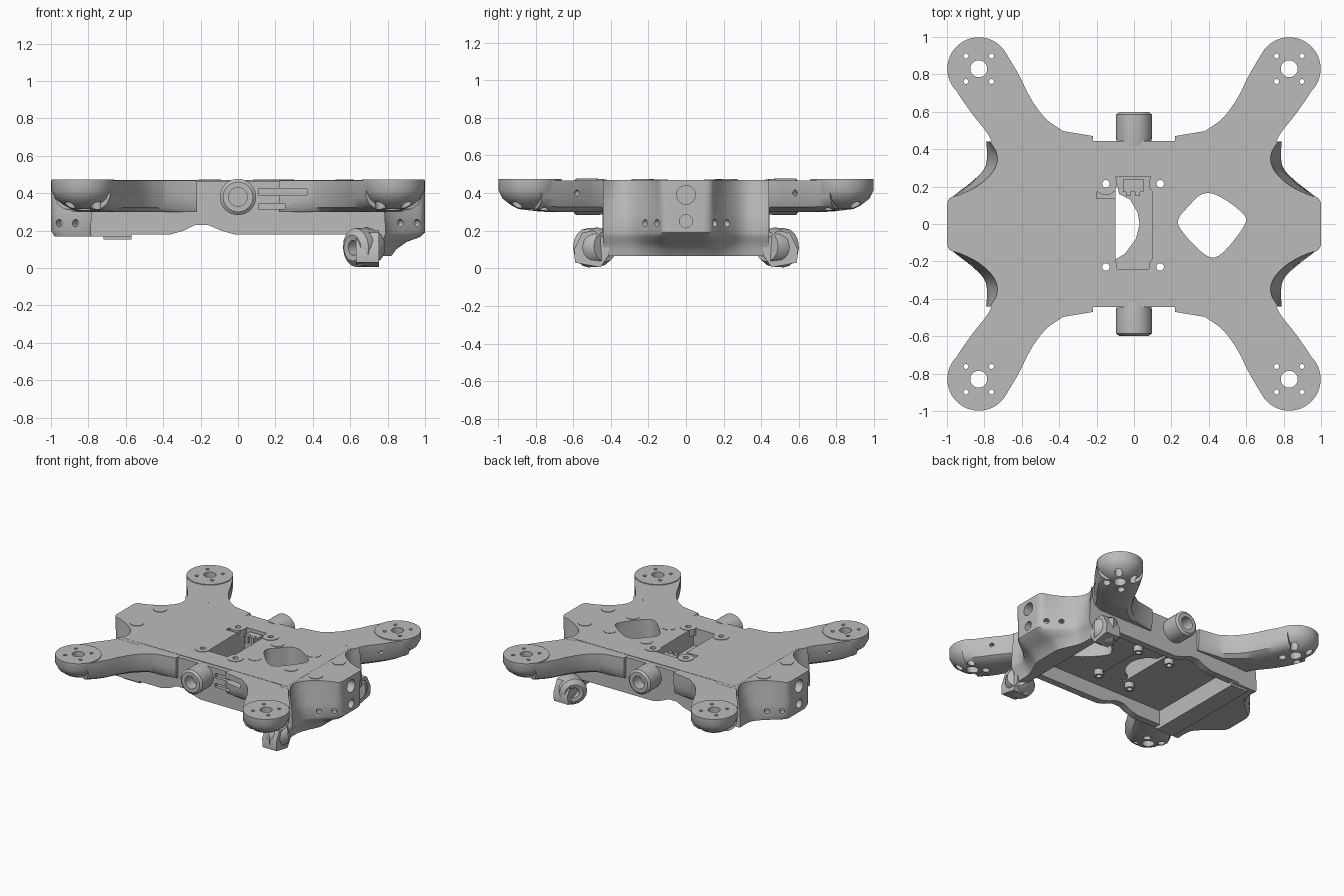
import bpy, bmesh, math
from mathutils import Vector, Matrix

old = bpy.data.objects.get("Cube")
if old:
    bpy.data.objects.remove(old, do_unlink=True)

grey = bpy.data.materials.new("plain_grey")
grey.use_nodes = True
grey.diffuse_color = (0.5, 0.5, 0.5, 1)
grey.node_tree.nodes["Principled BSDF"].inputs["Base Color"].default_value = (0.5, 0.5, 0.5, 1)
parts = []


def loft(name, rings, part=True):
    """Skin a row of closed rings and cap both ends."""
    bm = bmesh.new()
    rows = [[bm.verts.new(p) for p in ring] for ring in rings]
    n = len(rows[0])
    for low, high in zip(rows, rows[1:]):
        for i in range(n):
            j = (i + 1) % n
            bm.faces.new((low[i], low[j], high[j], high[i]))
    bm.faces.new(rows[0][::-1])
    bm.faces.new(rows[-1])
    bmesh.ops.recalc_face_normals(bm, faces=bm.faces)
    mesh = bpy.data.meshes.new(name)
    bm.to_mesh(mesh)
    bm.free()
    obj = bpy.data.objects.new(name, mesh)
    bpy.context.collection.objects.link(obj)
    if part:
        parts.append(obj)
    return obj


def prism(name, outline, z0, z1, part=True):
    return loft(name, [[(x, y, z) for x, y in outline] for z in (z0, z1)], part)


def box(name, x0, x1, y0, y1, z0, z1, part=True):
    return prism(name, [(x0, y0), (x1, y0), (x1, y1), (x0, y1)], z0, z1, part)


def lathe(name, base, direction, profile, part=True, sides=32):
    """Turn (radius, height) pairs about an axis."""
    turn = Vector(direction).to_track_quat('Z', 'Y')
    rings = []
    for r, h in profile:
        angles = [2 * math.pi * i / sides for i in range(sides)]
        rings.append([Vector(base) + turn @ Vector((r * math.cos(a), r * math.sin(a), h))
                      for a in angles])
    return loft(name, rings, part)


def combine(obj, tool, operation='DIFFERENCE'):
    mod = obj.modifiers.new("cut", 'BOOLEAN')
    mod.operation, mod.object, mod.solver = operation, tool, 'EXACT'
    bpy.context.view_layer.update()
    graph = bpy.context.evaluated_depsgraph_get()
    mesh = bpy.data.meshes.new_from_object(obj.evaluated_get(graph))
    obj.modifiers.clear()
    obj.data = mesh
    bpy.data.objects.remove(tool, do_unlink=True)


def drill(obj, base, direction, radius, depth):
    tool = lathe("drill", base, direction, [(radius, -0.05), (radius, depth)], False, 20)
    combine(obj, tool)


def mirrored(obj, name, sx, sy):
    twin = obj.copy()
    twin.data = obj.data.copy()
    twin.name = name
    twin.data.transform(Matrix.Diagonal((sx, sy, 1, 1)))
    if sx * sy < 0:
        twin.data.flip_normals()
    bpy.context.collection.objects.link(twin)
    parts.append(twin)
    return twin


def mix(a, b, t):
    return tuple(p + (q - p) * t for p, q in zip(a, b))


def soften(pts, times=2):
    """Round the corners of an open outline."""
    for _ in range(times):
        new = [pts[0]]
        for a, b in zip(pts, pts[1:]):
            new += [mix(a, b, 0.25), mix(a, b, 0.75)]
        pts = new + [pts[-1]]
    return pts


# Arm: stations of inner edge, outer edge and underside height
stations = [(.38, .497, .75, .42, .30), (.48, .565, .785, .49, .30), (.56, .68, .86, .58, .30),
            (.61, .79, .93, .68, .30), (.685, .915, .982, .765, .315)]
sections = []
for ax, ay, bx, by, low in [(.22, .47, .22, .39, .30)] + soften(stations, 1):
    a, b = Vector((ax, ay, 0)), Vector((bx, by, 0))
    ring = [(0, .468), (1, .468), (1, .38), (.94, low + .025), (.82, low),
            (.18, low), (.06, low + .025), (0, .38)]
    sections.append([a.lerp(b, t) + Vector((0, 0, z)) for t, z in ring])
arm = loft("arm_back_left", sections)

# Motor pod with its centre bore, screw holes and screw recesses
pod_x = pod_y = 0.83
pod = lathe("pod", (pod_x, pod_y, 0), (0, 0, 1),
            [(.06, .315), (.10, .335), (.145, .37), (.168, .415), (.168, .474)], False, 48)
combine(arm, pod, 'UNION')
drill(arm, (pod_x, pod_y, .25), (0, 0, 1), .045, .3)
for dx in (-.068, .068):
    for dy in (-.068, .068):
        spot = (pod_x + dx, pod_y + dy, .25)
        drill(arm, spot, (0, 0, 1), .013, .3)
        drill(arm, spot, (0, 0, 1), .028, .17)
drill(arm, (.87, .57, .40), (1, -.8, 0), .016, .04)
mirrored(arm, "arm_back_right", -1, 1)
mirrored(arm, "arm_front_right", -1, -1)
front_arm = mirrored(arm, "arm_front_left", 1, -1)

# Thick deck with central pocket, rounded window and screw bosses
deck = box("deck", -.72, .72, -.41, .41, .295, .47)
combine(deck, box("cut", -.1, .1, -.24, .25, .2, .6, False))
window = [(.295, .098), (.355, .165), (.44, .165), (.60, .05), (.60, -.005), (.46, -.18),
          (.385, -.18), (.235, -.02), (.235, .035), (.295, .098)]
combine(deck, prism("cut", soften(window)[:-1], .2, .6, False))
combine(deck, box("cut", -.2, -.09, .135, .17, .45, .6, False))
for x in (-.15, .14):
    for y in (-.23, .215):
        boss = lathe("screw_boss", (x, y, 0), (0, 0, 1),
                     [(.035, .25), (.035, .41), (.06, .42), (.06, .474)])
        for target in (deck, boss):
            drill(target, (x, y, .2), (0, 0, 1), .02, .4)

# Low round pads on the deck
for x in (-.79, .25, .57, .79):
    for y in (-.145, .145):
        lathe("deck_pad", (x, y, 0), (0, 0, 1), [(.05, .465), (.05, .473)])

# Pocket floor and connector
floor = [(.11, -.25), (.11, .26), (-.1, .26), (-.08, .16), (-.02, .13), (.02, .06),
         (.03, 0), (.01, -.08), (-.05, -.16), (-.1, -.19), (-.1, -.25)]
prism("pocket_floor", floor, .305, .33)
box("connector", -.06, .05, .17, .24, .33, .45)
for x in (-.03, .02):
    box("connector_pin", x - .012, x + .012, .15, .19, .40, .455)

# Hull side walls with a shallow arch in the lower edge
edge = [(-.62, .18), (-.36, .18), (-.29, .20), (-.23, .23), (-.16, .23), (-.09, .20),
        (-.02, .18), (.74, .18), (.74, .466), (-.62, .466)]
for side, label in ((-1, "front"), (1, "back")):
    wall = loft(label + "_wall", [[(x, side * y, z) for x, z in edge] for y in (.39, .445)])
    if side < 0:
        for x1, z0, z1 in ((.37, .39, .425), (.25, .315, .345)):
            for target in (wall, front_arm):
                combine(target, box("cut", .11, x1, -.55, -.42, z0, z1, False))

# Rounded end shells: upper outline is waisted, lower outline is fuller
upper = [(.77, .44), (.725, .37), (.74, .29), (.82, .21), (.93, .155), (1, .14), (1, .05)]
lower = [(.79, .44), (.785, .38), (.79, .30), (.86, .23), (.94, .17), (1, .12), (1, .05)]


def end_shell(name, side, root, levels):
    rings = []
    for z, blend, reach in levels:
        half = [mix(u, v, blend) for u, v in zip(upper, lower)]
        half = [(.72 + (x - .72) * reach, y) for x, y in half]
        line = soften(half + [(x, -y) for x, y in half[::-1]])
        line = [(root, .44)] + line + [(root, -.44)]
        rings.append([(side * x, y, z) for x, y in line])
    shell = loft(name, rings)
    drill(shell, (side, 0, .39), (-side, 0, 0), .05, .1)
    drill(shell, (side, 0, .25), (-side, 0, 0), .035, .08)
    for y in (-1, 1):
        for x, offset in ((.96, .16), (.87, .22)):
            drill(shell, (side * x, y * offset, .24), (-side * .5, -y * .8, 0), .02, .05)


end_shell("left_end", 1, .68, [(.469, 0, 1), (.42, .1, 1), (.30, .7, 1), (.19, 1, 1),
                               (.165, 1, .9), (.14, 1, .65), (.10, 1, .45), (.065, 1, .36)])
end_shell("right_end", -1, .57, [(.469, 0, 1), (.42, .1, 1), (.30, .7, 1), (.20, 1, 1),
                                 (.168, 1, .93)])
box("right_lip", -.72, -.57, -.42, .42, .152, .175)

# Side sockets, and the slanted lower sockets on their wedge-shaped lugs
wedge = [(.41, .07), (.455, .005), (.59, .03), (.595, .10), (.55, .19), (.49, .20), (.41, .14)]
for side, label in ((-1, "front"), (1, "back")):
    lathe(label + "_socket", (0, side * .42, .38), (0, side, 0),
          [(.05, .09), (.05, .178), (.08, .178), (.097, .165), (.097, .06), (.092, 0)])
    lathe(label + "_lower_socket", (.735, side * .43, .115), (-.17, side * .15, -.01),
          [(.04, .07), (.04, .16), (.07, .165), (.104, .14), (.104, .05), (.08, 0)], sides=16)
    lug = loft(label + "_lug", [[(x, side * y, z) for y, z in wedge] for x in (.63, .755)])
    drill(lug, (.755, side * .49, .11), (-1, 0, 0), .03, .04)

# Shared finish
bpy.ops.object.select_all(action='DESELECT')
for obj in parts:
    obj.data.materials.clear()
    obj.data.materials.append(grey)
    obj.select_set(True)
bpy.context.view_layer.objects.active = parts[0]
bpy.ops.object.shade_smooth_by_angle(angle=math.radians(35))
